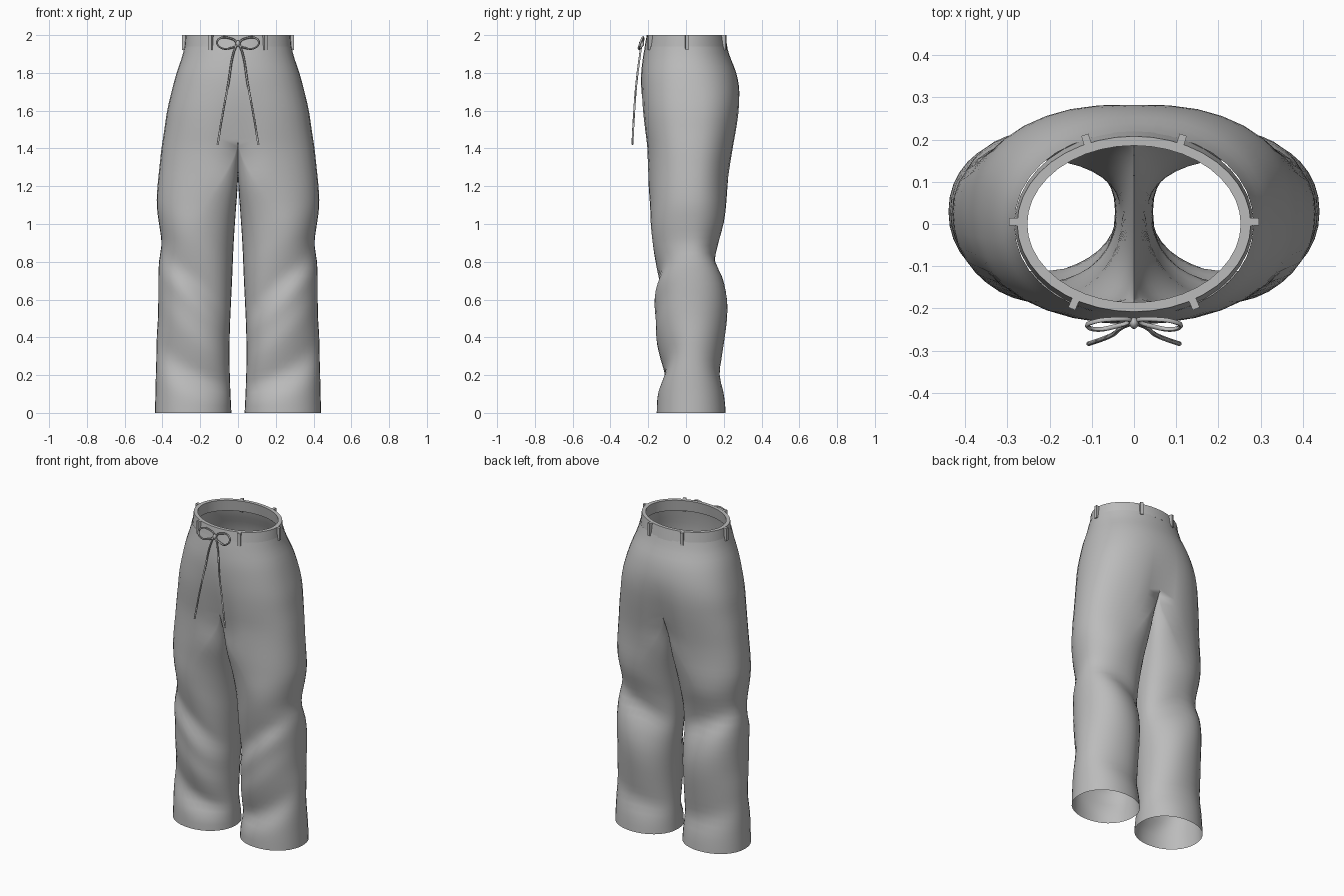
import bpy, bmesh, math
from mathutils import Vector

if "Cube" in bpy.data.objects:
    bpy.data.objects.remove(bpy.data.objects["Cube"])

cloth = bpy.data.materials.new("grey cloth")
cloth.diffuse_color = (0.5, 0.5, 0.5, 1)
cloth.use_nodes = True
cloth.node_tree.nodes["Principled BSDF"].inputs["Base Color"].default_value = cloth.diffuse_color

# Profiles sampled every 0.1 of height: outer side, front depth, back depth
OUT = [.44, .437, .435, .432, .43, .424, .422, .422, .418, .405, .418, .43, .426, .416,
       .405, .39, .375, .352, .325, .292, .275]
FRONT = [-.155, -.148, -.112, -.135, -.157, -.16, -.166, -.14, -.158, -.176, -.186, -.19,
         -.198, -.205, -.212, -.224, -.233, -.237, -.237, -.225, -.207]
BACK = [.21, .2, .178, .19, .205, .217, .217, .195, .153, .17, .198, .212, .22, .234,
        .254, .272, .284, .284, .266, .228, .205]


def sample(tab, z):
    """Catmull-Rom lookup in an evenly spaced profile."""
    f = min(max(z, 0), 2) * 10
    i = min(int(f), 19)
    t = f - i
    a, b, c, d = (tab[min(max(k, 0), 20)] for k in (i - 1, i, i + 1, i + 2))
    return b + .5 * t * (c - a + t * (2 * a - 5 * b + 4 * c - d + t * (3 * (b - c) + d - a)))


def smooth(a, b, x):
    t = min(max((x - a) / (b - a), 0), 1)
    return t * t * (3 - 2 * t)


M = 18            # steps along the outer half of each ring
N = 2 * M         # steps around a whole leg
SPLIT = 1.45      # height where the two legs have merged


def surface(i, z, w):
    """Point i on the ring at height z; w goes from leg (0) to merged body (1)."""
    a = math.pi * i / M
    c, s = math.cos(a), math.sin(a)
    e = 2 / (2.1 + .3 * w * (1 - smooth(1.6, 1.95, z)))
    mid = .235 * (1 - w)
    if s >= -1e-6:
        x = mid + (sample(OUT, z) - mid) * abs(s) ** e
    else:
        inner = min(.035 + .01 * math.sin(z * 5), .235) * (1 - w)
        x = mid - (mid - inner) * abs(s) ** e
    # fabric folds run diagonally around the knee and shin
    window = math.sin(math.pi * min(z / 1.15, 1))
    tilt = (.95 if c > 0 else .5) * window * (x - .235)
    ym = .03 * (1 - smooth(1.6, 1.95, z))
    edge = sample(FRONT if c > 0 else BACK, z - tilt)
    y = ym + (edge - ym) * abs(c) ** e
    # dip along the centre seam above the crotch
    dip = math.exp(-(x / .07) ** 2) * smooth(1.15, 1.35, z) * (1 - smooth(1.35, 1.75, z))
    y -= (y - ym) * .14 * dip
    return Vector((x, y, z))


def finish(ob, angle=50):
    ob.data.materials.append(cloth)
    bpy.ops.object.select_all(action='DESELECT')
    ob.select_set(True)
    bpy.context.view_layer.objects.active = ob
    bpy.ops.object.shade_smooth_by_angle(angle=math.radians(angle))


def make(name, bm):
    me = bpy.data.meshes.new(name)
    bmesh.ops.recalc_face_normals(bm, faces=bm.faces)
    bm.to_mesh(me)
    bm.free()
    ob = bpy.data.objects.new(name, me)
    bpy.context.collection.objects.link(ob)
    return ob


# Trousers: one leg whose top ring opens into half of the hips, then mirrored
bm = bmesh.new()
rings = []
STEPS = 36
for k in range(STEPS + 1):
    v = k / STEPS
    w = smooth(.62, 1, v) ** 1.2
    ring = []
    for i in range(N):
        c = math.cos(math.pi * i / M)
        top = SPLIT if i <= M else 1.27 + (SPLIT - 1.27) * abs(c) ** 3
        ring.append(bm.verts.new(surface(i, v * top, w)))
    rings.append(ring)
for a, b in zip(rings, rings[1:]):
    for i in range(N):
        j = (i + 1) % N
        bm.faces.new((a[i], a[j], b[j], b[i]))
prev = rings[-1][:M + 1]
for k in range(1, 15):
    z = SPLIT + (1.94 - SPLIT) * k / 14
    row = [bm.verts.new(surface(i, z, 1)) for i in range(M + 1)]
    for i in range(M):
        bm.faces.new((prev[i], prev[i + 1], row[i + 1], row[i]))
    prev = row
for p in bm.verts:
    if abs(p.co.x) < 1e-4:
        p.co.x = 0
geo = bmesh.ops.duplicate(bm, geom=bm.verts[:] + bm.edges[:] + bm.faces[:])["geom"]
twin = [g for g in geo if isinstance(g, bmesh.types.BMVert)]
for p in twin:
    p.co.x *= -1
bmesh.ops.reverse_faces(bm, faces=[g for g in geo if isinstance(g, bmesh.types.BMFace)])
bmesh.ops.remove_doubles(bm, verts=bm.verts, dist=.0005)
finish(make("trousers", bm), 80)

# Waistband: closed loop with an outer wall, flat rim and inner wall
bm = bmesh.new()
SIDES = 40
section = [(.283, .22, 1.93), (.277, .208, 2), (.253, .186, 2), (.258, .196, 1.93)]
loops = [[bm.verts.new((rx * math.sin(t), ry * math.cos(t), z))
          for t in (2 * math.pi * i / SIDES for i in range(SIDES))] for rx, ry, z in section]
for n in range(4):
    a, b = loops[n], loops[(n + 1) % 4]
    for i in range(SIDES):
        j = (i + 1) % SIDES
        bm.faces.new((a[i], a[j], b[j], b[i]))
finish(make("waistband", bm), 40)

# Belt loops: small upright straps around the waistband
for n, (x, y) in enumerate([(.284, .005), (-.284, .005), (.113, .2), (-.113, .2),
                            (.143, -.19), (-.143, -.19)]):
    bpy.ops.mesh.primitive_cube_add(size=1, location=(x, y, 1.96))
    ob = bpy.context.object
    ob.name = f"belt_loop_{n + 1}"
    ob.scale = (.024, .018, .08)
    ob.rotation_euler.z = math.atan2(y / .21 ** 2, x / .28 ** 2)
    finish(ob, 30)


def cord(name, points, closed=False, radius=.0055):
    """Thin round cord through the given points."""
    cu = bpy.data.curves.new(name, 'CURVE')
    cu.dimensions = '3D'
    cu.bevel_depth, cu.bevel_resolution, cu.resolution_u = radius, 1, 5
    cu.use_fill_caps = True
    sp = cu.splines.new('BEZIER')
    sp.bezier_points.add(len(points) - 1)
    for bp, co in zip(sp.bezier_points, points):
        bp.co = co
        bp.handle_left_type = bp.handle_right_type = 'AUTO'
    sp.use_cyclic_u = closed
    ob = bpy.data.objects.new(name, cu)
    bpy.context.collection.objects.link(ob)
    bpy.ops.object.select_all(action='DESELECT')
    ob.select_set(True)
    bpy.context.view_layer.objects.active = ob
    bpy.ops.object.convert(target='MESH')
    finish(bpy.context.object, 60)


# Drawstring: two bow loops, two hanging ends and a knot
for side, s in (("right", 1), ("left", -1)):
    cord(f"bow_loop_{side}", [(s * .008, -.23, 1.955), (s * .05, -.226, 1.985), (s * .095, -.232, 1.983),
                              (s * .111, -.241, 1.96), (s * .09, -.25, 1.933), (s * .045, -.243, 1.93)], True)
    cord(f"drawstring_{side}", [(s * .004, -.235, 1.955), (s * .025, -.243, 1.9), (s * .05, -.262, 1.75),
                                (s * .078, -.274, 1.6), (s * .108, -.284, 1.42)])
bpy.ops.mesh.primitive_uv_sphere_add(segments=12, ring_count=8, radius=1, location=(0, -.235, 1.955))
knot = bpy.context.object
knot.name = "knot"
knot.scale = (.011, .014, .017)
finish(knot, 60)
